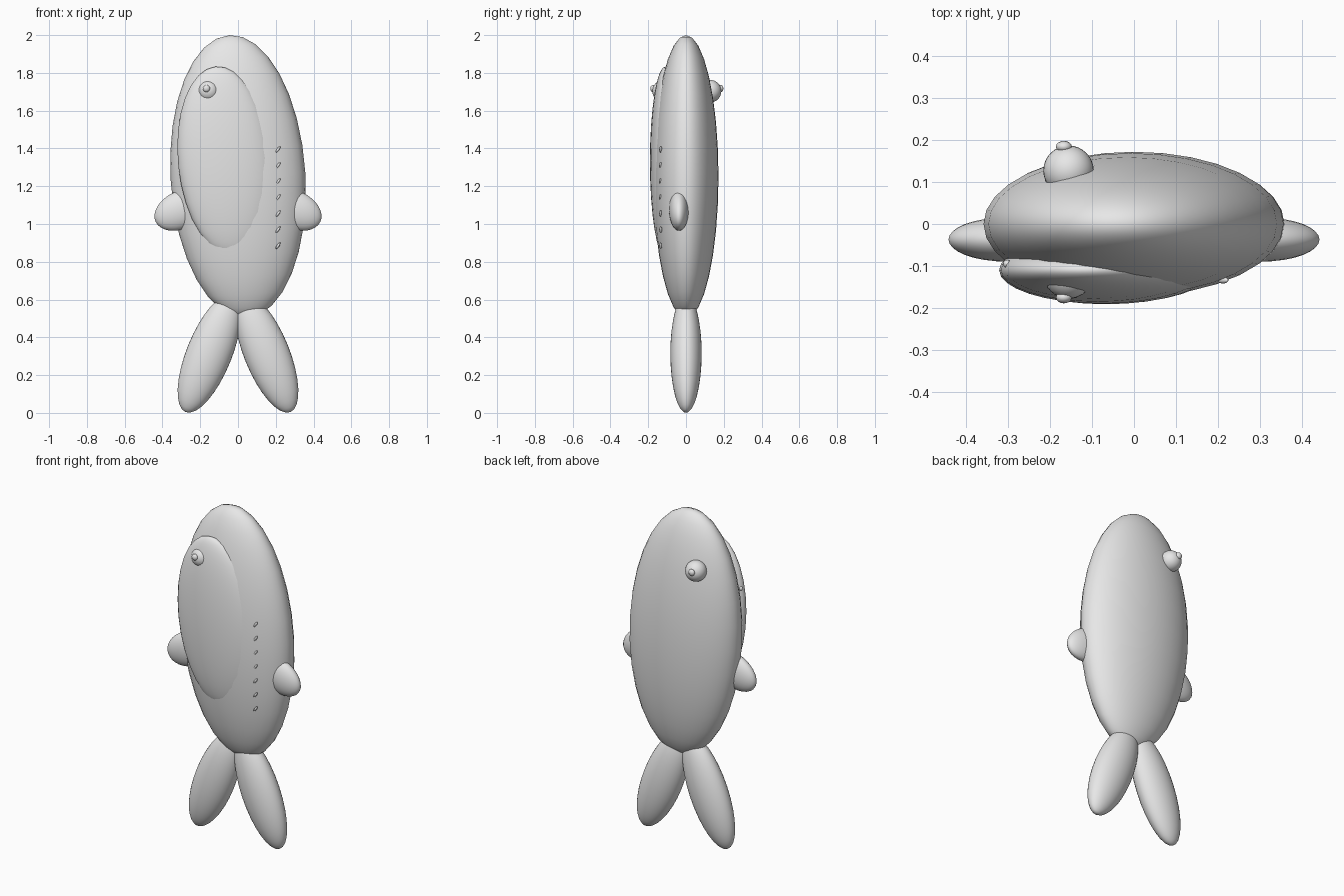
import bpy
from math import radians

cube = bpy.data.objects.get("Cube")
if cube:
    bpy.data.objects.remove(cube, do_unlink=True)

# One plain grey for the whole model
grey = bpy.data.materials.new("plain_grey")
grey.use_nodes = True
grey.diffuse_color = (0.8, 0.8, 0.8, 1)
grey.node_tree.nodes["Principled BSDF"].inputs["Base Color"].default_value = (0.8, 0.8, 0.8, 1)


def ellipsoid(name, center, radii, tilt=0, segments=32):
    """Smooth ellipsoid, tilted in the front plane by degrees."""
    bpy.ops.mesh.primitive_uv_sphere_add(
        segments=segments, ring_count=segments // 2, radius=1,
        location=center, rotation=(0, radians(tilt), 0))
    obj = bpy.context.object
    obj.name = name
    obj.scale = radii
    obj.data.materials.append(grey)
    bpy.ops.object.shade_smooth()
    return obj


# Flattened body and the raised oval panel on its front
ellipsoid("body", (0, 0, 1.251), (0.357, 0.172, 0.75), -3.5)
ellipsoid("front_panel", (-0.067, -0.11, 1.33), (0.25, 0.081, 0.506), -6)

# Paired side fins and tail lobes
for side, label in ((1, "left"), (-1, "right")):
    ellipsoid(label + "_fin", (side * 0.3, -0.037, 1.075), (0.15, 0.053, 0.1), side * 25)
    ellipsoid(label + "_tail_lobe", (side * 0.152, 0, 0.315), (0.12, 0.083, 0.335), side * -22)

# Eyes on both faces, each with a small pupil bead
for face, y, label in ((-1, 0.118, "front"), (1, 0.127, "back")):
    ellipsoid(label + "_eye", (-0.156, face * y, 1.703), (0.06, 0.06, 0.06))
    ellipsoid(label + "_pupil", (-0.167, face * (y + 0.057), 1.717), (0.019, 0.014, 0.019), segments=16)

# Row of small slanted gill marks
for i in range(7):
    ellipsoid("gill_mark", (0.212, -0.134, 0.885 + i * 0.085), (0.007, 0.008, 0.02), 35, 12)

# Tiny bead behind the panel's edge
ellipsoid("side_bead", (-0.302, -0.095, 1.55), (0.01, 0.01, 0.012), segments=12)
